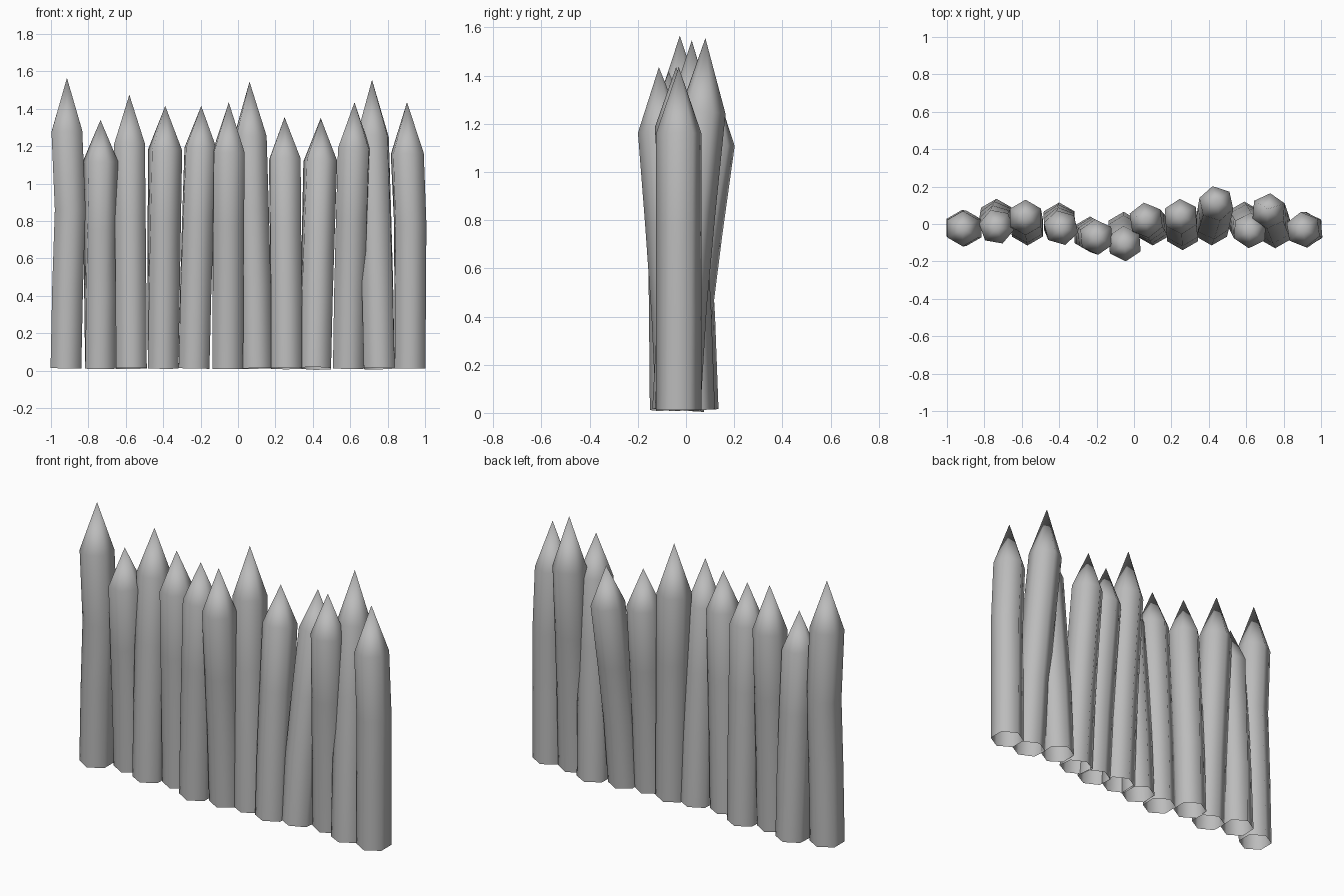
import bpy, bmesh, math
from mathutils import Vector, Matrix

cube = bpy.data.objects.get("Cube")
if cube:
    bpy.data.objects.remove(cube, do_unlink=True)

grey = bpy.data.materials.new("plain grey")
grey.use_nodes = True
COLOUR = (0.5, 0.5, 0.5, 1)
grey.diffuse_color = COLOUR
grey.node_tree.nodes["Principled BSDF"].inputs["Base Color"].default_value = COLOUR

RADIUS = 0.095
SIDES = 6
BASE_Z = 0.012

# base x, base y, shoulder x, shoulder y, shoulder z, tip z, twist, sideways bow
STAKES = [
    (-.92, -.02, -.915, -.025, 1.28, 1.565, 0, .02),
    (-.735, .04, -.735, -.015, 1.12, 1.34, 20, 0),
    (-.57, -.02, -.58, .035, 1.21, 1.475, 0, 0),
    (-.40, .02, -.39, -.02, 1.18, 1.415, 14, 0),
    (-.235, -.055, -.20, -.07, 1.19, 1.415, 5, 0),
    (-.055, -.03, -.05, -.105, 1.17, 1.435, 4, 0),
    (.10, -.02, .065, .02, 1.25, 1.545, 8, 0),
    (.26, -.045, .25, .04, 1.13, 1.355, 3, 0),
    (.415, -.02, .44, .11, 1.12, 1.35, 12, 0),
    (.59, .025, .62, -.035, 1.19, 1.435, -4, 0),
    (.755, -.035, .72, .07, 1.25, 1.555, -5, 0),
    (.92, -.03, .905, -.03, 1.16, 1.435, 8, .01),
]


def add_stake(name, bx, by, sx, sy, sz, tip_z, twist, bow):
    base, shoulder = Vector((bx, by, BASE_Z)), Vector((sx, sy, sz))
    # Bent centre line: slow lean near the ground, stronger higher up
    path = []
    for height, lean, push in ((0, 0, 0), (.35, .25, .4), (.67, .6, 1), (1, 1, 0)):
        point = base.lerp(shoulder, lean)
        point.z = BASE_Z + (sz - BASE_Z) * height
        point.x += bow * push
        path.append(point)

    bm = bmesh.new()
    rings = []
    for i, centre in enumerate(path):
        direction = path[min(i + 1, 3)] - path[max(i - 1, 0)]
        tilt = Vector((0, 0, 1)).rotation_difference(direction).to_matrix()
        turn = tilt @ Matrix.Rotation(math.radians(twist * i / 3), 3, 'Z')
        ring = []
        for k in range(SIDES):
            a = math.pi / 2 + math.tau * k / SIDES
            spoke = Vector((math.cos(a), math.sin(a), 0)) * RADIUS
            ring.append(bm.verts.new(centre + turn @ spoke))
        rings.append(ring)

    # Shaft walls, open underneath
    for low, high in zip(rings, rings[1:]):
        for k in range(SIDES):
            n = (k + 1) % SIDES
            bm.faces.new((low[k], low[n], high[n], high[k]))

    # Sharpened point
    lean = (shoulder - base) * 0.1
    tip = bm.verts.new((sx + lean.x, sy + lean.y, tip_z))
    for k in range(SIDES):
        bm.faces.new((rings[-1][k], rings[-1][(k + 1) % SIDES], tip))

    for face in bm.faces:
        face.smooth = True
    mesh = bpy.data.meshes.new(name)
    bm.to_mesh(mesh)
    bm.free()
    mesh.materials.append(grey)
    bpy.context.collection.objects.link(bpy.data.objects.new(name, mesh))


for number, stake in enumerate(STAKES, 1):
    add_stake(f"stake_{number}", *stake)
